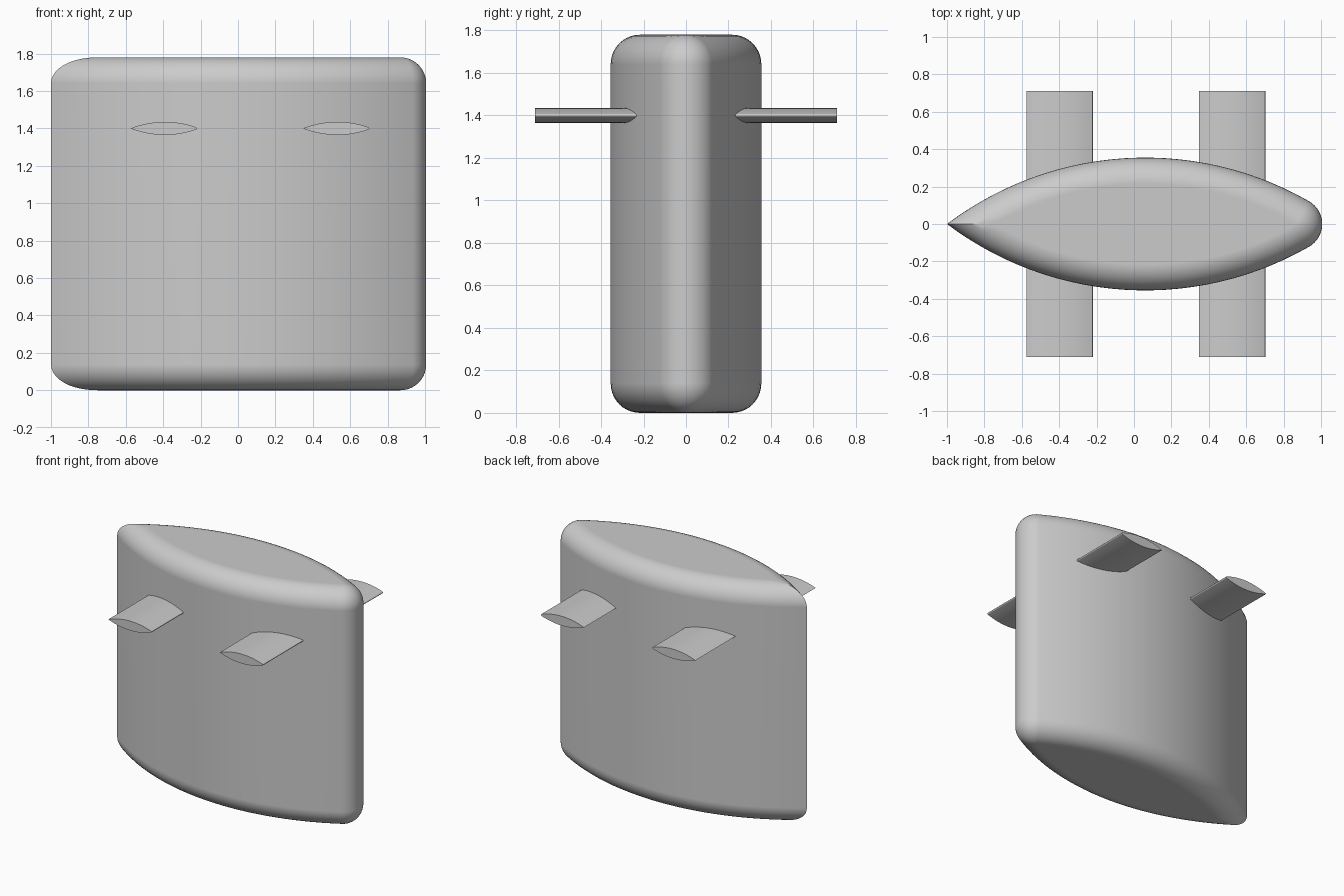
import bpy, bmesh
from math import sin, cos, pi, sqrt, atan2, asin, radians

cube = bpy.data.objects.get("Cube")
if cube:
    bpy.data.objects.remove(cube, do_unlink=True)

grey = bpy.data.materials.new("plain grey")
grey.use_nodes = True
grey.diffuse_color = (0.6, 0.6, 0.6, 1)
grey.node_tree.nodes["Principled BSDF"].inputs["Base Color"].default_value = (0.6, 0.6, 0.6, 1)


def foil(tail, run, half, nose, inset=0.0, steps=28, nose_steps=8):
    """Two arcs meeting in a sharp tail, closed by a round nose; inset is an exact offset."""
    big = (run ** 2 + half ** 2) / (2 * half)
    drop = big - half
    mid = tail + run
    nose_x = mid + sqrt((big - nose) ** 2 - drop ** 2)
    tangent = atan2(drop, nose_x - mid)
    r, n = big - inset, nose - inset
    start = pi - asin(drop / r)
    upper = []
    for i in range(steps + 1):
        a = start + (tangent - start) * i / steps
        upper.append((mid + r * cos(a), r * sin(a) - drop))
    for i in range(1, nose_steps + 1):
        a = tangent * (1 - i / nose_steps)
        upper.append((nose_x + n * cos(a), n * sin(a)))
    upper[0] = (upper[0][0], 0.0)
    lower = [(x, -y) for x, y in reversed(upper[1:-1])]
    return upper + lower


def loft(name, rings):
    """Skin equal-length rings and close both ends."""
    bm = bmesh.new()
    loops = [[bm.verts.new(p) for p in ring] for ring in rings]
    for a, b in zip(loops, loops[1:]):
        for i in range(len(a)):
            j = (i + 1) % len(a)
            bm.faces.new((a[i], a[j], b[j], b[i]))
    bm.faces.new(loops[0])
    bm.faces.new(loops[-1])
    bmesh.ops.recalc_face_normals(bm, faces=bm.faces)
    mesh = bpy.data.meshes.new(name)
    bm.to_mesh(mesh)
    bm.free()
    mesh.materials.append(grey)
    obj = bpy.data.objects.new(name, mesh)
    bpy.context.collection.objects.link(obj)
    bpy.ops.object.select_all(action="DESELECT")
    obj.select_set(True)
    bpy.context.view_layer.objects.active = obj
    bpy.ops.object.shade_smooth_by_angle(angle=radians(30))
    weighted = obj.modifiers.new("flat ends", "WEIGHTED_NORMAL")
    weighted.keep_sharp = True
    return obj


# Upright tower with filleted top and bottom rims
height, fillet, bands = 1.78, 0.139, 10
levels = []
for i in range(bands + 1):
    a = pi / 2 * i / bands
    levels.append((fillet * (1 - sin(a)), fillet * (1 - cos(a))))
levels += [(inset, height - z) for inset, z in reversed(levels)]
loft("tower", [[(x, y, z) for x, y in foil(-1, 1.06, 0.355, 0.14, inset)]
               for inset, z in levels])

# Horizontal fins passing through the tower
for name, tail in (("rear_fin", -0.575), ("front_fin", 0.347)):
    section = foil(tail, 0.184, 0.035, 0.007, steps=16, nose_steps=5)
    loft(name, [[(x, y, 1.4 + z) for x, z in section] for y in (-0.71, 0.71)])
